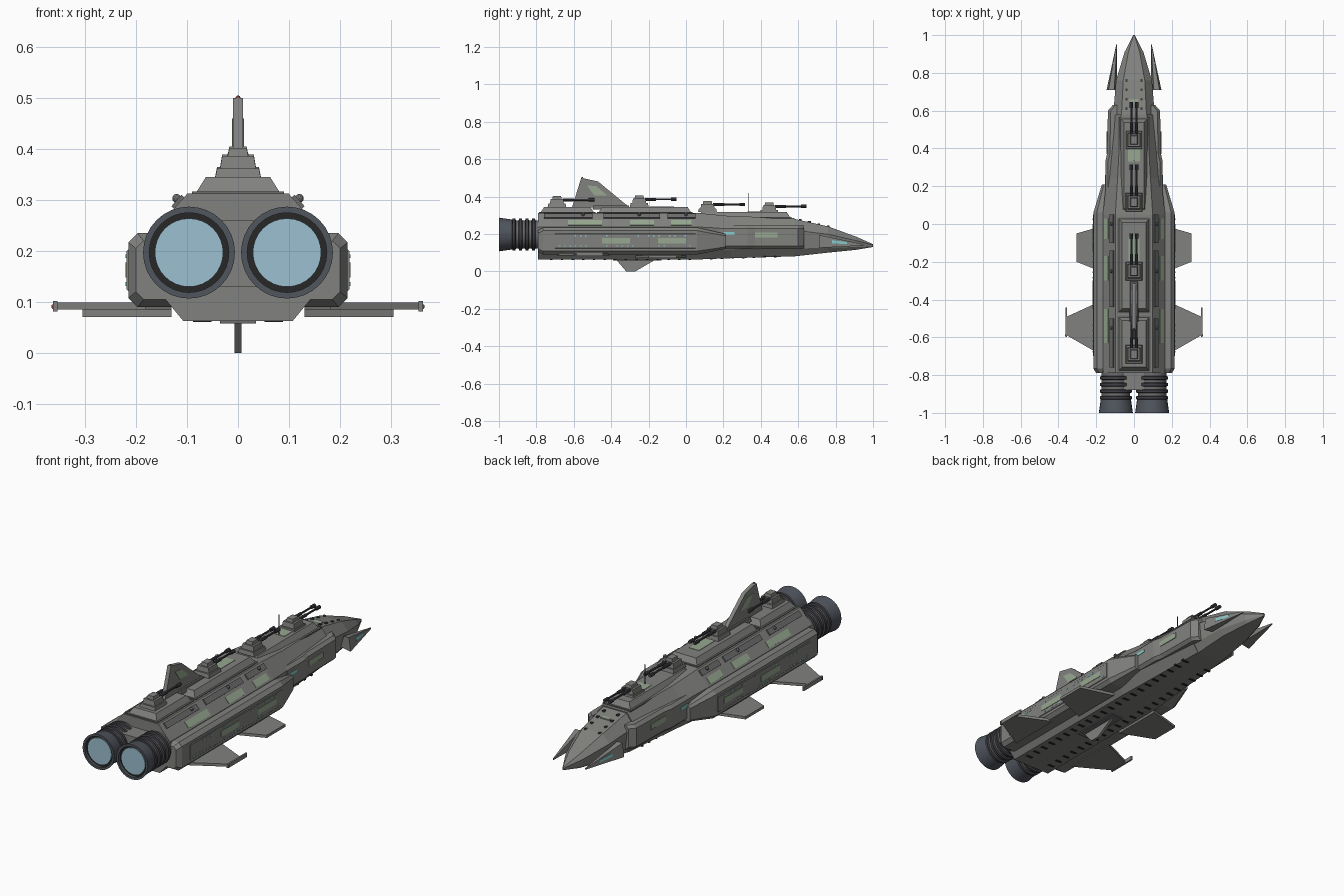
import bpy, bmesh, math, random
from mathutils import Vector

random.seed(4)
if "Cube" in bpy.data.objects:
    bpy.data.objects.remove(bpy.data.objects["Cube"])


def material(name, red, green, blue):
    mat = bpy.data.materials.new(name)
    mat.use_nodes = True
    mat.diffuse_color = (red, green, blue, 1)
    mat.node_tree.nodes["Principled BSDF"].inputs["Base Color"].default_value = mat.diffuse_color
    return mat


HULL = material("hull grey", .22, .22, .21)
TRIM = material("trim grey", .15, .15, .15)
DARK = material("gunmetal", .05, .05, .06)
NOZZLE = material("nozzle steel", .08, .09, .11)
BLACK = material("vent black", .02, .02, .02)
GREEN = material("pale green panel", .31, .39, .28)
CYAN = material("window cyan", .25, .6, .6)
GLOW = material("engine glow blue", .33, .53, .63)
RED = material("lamp red", .4, .1, .08)


def finish(name, bm, mat, mirror=False):
    bmesh.ops.recalc_face_normals(bm, faces=bm.faces)
    mesh = bpy.data.meshes.new(name)
    bm.to_mesh(mesh)
    bm.free()
    mesh.materials.append(mat)
    part = bpy.data.objects.new(name, mesh)
    bpy.context.collection.objects.link(part)
    if mirror:
        part.modifiers.new("both sides", 'MIRROR').use_mirror_merge = False
    return part


def skin(name, rings, mat, mirror=False):
    """Join rings of points that match in number, and cap both ends."""
    bm = bmesh.new()
    rows = [[bm.verts.new(point) for point in ring] for ring in rings]
    for a, b in zip(rows, rows[1:]):
        for i in range(len(a)):
            bm.faces.new((a[i - 1], a[i], b[i], b[i - 1]))
    bm.faces.new(rows[0])
    bm.faces.new(rows[-1])
    return finish(name, bm, mat, mirror)


def hull_ring(y, half, bottom, top):
    """Eight-sided hull section in fixed proportions."""
    height = top - bottom
    right = [(half * .65, bottom), (half * .9, bottom + height * .2),
             (half, bottom + height * .7), (half * .6, top)]
    return [(x, y, z) for x, z in right] + [(-x, y, z) for x, z in reversed(right)]


def pod_ring(y, inner, outer, bottom, top, cut):
    """Box section with its outer corners cut off."""
    return [(inner, y, bottom), (outer - cut, y, bottom), (outer, y, bottom + cut),
            (outer, y, top - cut), (outer - cut, y, top), (inner, y, top)]


def block(name, centre, size, mat, taper=0, mirror=False):
    """Box standing on its centre point; taper narrows the top."""
    x, y, z = centre
    width, length, height = size

    def ring(inset, level):
        w, l = width / 2 - inset, length / 2 - inset
        return [(x - w, y - l, level), (x + w, y - l, level),
                (x + w, y + l, level), (x - w, y + l, level)]
    return skin(name, [ring(0, z), ring(taper, z + height)], mat, mirror)


def upright(name, outline, x, thick, mat, mirror=False):
    """Standing plate from a (y, z) outline."""
    return skin(name, [[(side, y, z) for y, z in outline]
                       for side in (x - thick / 2, x + thick / 2)], mat, mirror)


def side_panel(name, x, y, z, length, height, mat):
    outline = [(y, z), (y + length, z), (y + length, z + height), (y, z + height)]
    upright(name, outline, x, .004, mat, True)


def wing(name, root, tip, root_x, tip_x, z):
    """Flat wing from the y ranges of its root and tip."""
    skin(name, [[(root_x, root[0], level), (tip_x, tip[0], level),
                 (tip_x, tip[1], level), (root_x, root[1], level)]
                for level in (z, z + .014)], HULL, True)


def lathe(name, profile, x, z, mat, sides=32):
    """Turned part about a y axis, on both sides, from (radius, y) points."""
    angles = [i * math.tau / sides for i in range(sides)]
    part = skin(name, [[(x + r * math.cos(a), y, z + r * math.sin(a)) for a in angles]
                       for r, y in profile], mat, True)
    for face in part.data.polygons:
        face.use_smooth = len(face.vertices) == 4
    part.data.set_sharp_from_angle(angle=math.radians(35))


def ball(name, position, radius, mat, mirror=False):
    bm = bmesh.new()
    bmesh.ops.create_icosphere(bm, subdivisions=2, radius=radius)
    bmesh.ops.translate(bm, verts=bm.verts, vec=Vector(position))
    finish(name, bm, mat, mirror)


def slope_strip(name, start, end, low, high, lift, mat):
    """Strip lying on the sloped upper hull, between two fractions of the slope."""
    foot, rise, out = Vector((.165, 0, .238)), Vector((-.066, 0, .075)), Vector((.75, 0, .66))
    section = [foot + rise * t + out * d for t, d in
               ((low, -.004), (high, -.004), (high, lift), (low, lift))]
    skin(name, [[p + Vector((0, y, 0)) for p in section] for y in (start, end)], mat, True)


# Main hull and pointed bow
skin("main_hull", [hull_ring(-.79, .165, .063, .313), hull_ring(.05, .165, .063, .313),
                   hull_ring(.24, .145, .07, .295), hull_ring(.58, .115, .08, .285)], HULL)
skin("bow", [hull_ring(.58, .11, .08, .28), hull_ring(.76, .095, .1, .24),
             hull_ring(.91, .05, .115, .185), hull_ring(1, .004, .13, .145)], HULL)
block("engine_block", (0, -.83, .13), (.2, .1, .13), HULL)

# Raised deck blocks, each on a thin skirt
for name, y, width, length, base in (("rear_deck", -.635, .17, .29, .31),
                                     ("middle_deck", -.22, .17, .5, .31),
                                     ("front_deck", .31, .15, .5, .283)):
    block(name, (0, y, base), (width, length, .035), HULL, .022)
    block(name + "_skirt", (0, y, base), (width + .01, length + .01, .007), TRIM)
block("deck_spine", (0, -.4, .33), (.05, .2, .022), TRIM, .006)

# Gun turrets: three stacked steps with twin barrels
for y, z in ((-.69, .342), (-.25, .345), (.115, .317), (.445, .307)):
    block("turret_plinth", (0, y, z), (.09, .1, .02), HULL, .004)
    block("turret_body", (0, y, z + .02), (.07, .075, .024), HULL, .004)
    block("turret_cap", (0, y, z + .044), (.04, .05, .016), HULL, .003)
    root, tip = y + .03, y + .2
    lathe("turret_barrels", [(.008, root), (.008, root + .06), (.005, root + .06),
                             (.005, tip - .03), (.009, tip - .03), (.009, tip)],
          .014, z + .04, DARK, 8)

# Dorsal and ventral fins, lamp and antenna
upright("dorsal_fin", [(-.61, .34), (-.56, .5), (-.47, .48), (-.3, .34)], 0, .02, HULL)
upright("fin_panel", [(-.53, .46), (-.48, .455), (-.42, .405), (-.49, .405)], 0, .024, GREEN)
upright("ventral_fin", [(-.38, .07), (-.32, 0), (-.27, 0), (-.15, .07)], 0, .014, HULL)
block("ventral_base", (0, -.26, .058), (.07, .26, .01), TRIM)
ball("fin_lamp", (0, -.555, .5), .005, RED)
block("antenna", (0, .335, .31), (.004, .004, .11), DARK)

# Painted deck panels
block("front_deck_panel", (0, .37, .315), (.066, .08, .005), GREEN)
block("middle_deck_panel", (0, -.13, .342), (.056, .13, .005), GREEN)
block("bow_panel", (0, .65, .26), (.05, .025, .007), GREEN)

# Twin engines with rings and recessed glowing discs
engine = (.096, .197)
lathe("engines", [(.076, -.78), (.076, -.94)], *engine, TRIM)
for i in range(4):
    y = -.815 - i * .035
    lathe("engine_rings", [(.076, y + .01), (.085, y + .007), (.085, y - .007), (.076, y - .01)],
          *engine, DARK)
lathe("nozzles", [(.08, -.93), (.09, -1), (.078, -1), (.078, -.98)], *engine, NOZZLE)
lathe("nozzle_linings", [(.078, -.975), (.078, -.985)], *engine, BLACK)
lathe("engine_glow", [(.067, -.98), (.067, -.99)], *engine, GLOW)

# Side pods with chamfered ends, armour and windows
skin("side_pods", [pod_ring(-.79, .13, .2, .105, .22, .015), pod_ring(-.765, .13, .215, .09, .235, .018),
                   pod_ring(.06, .13, .215, .09, .235, .018), pod_ring(.21, .13, .17, .12, .2, .01)],
     HULL, True)
skin("pod_armour", [pod_ring(y, .2, .218, .12, .205, .005) for y in (-.7, .05)], HULL, True)
for y in (-.45, -.15):
    side_panel("pod_panels", .218, y, .148, .15, .03, GREEN)
for z in (.132, .186):
    for i in range(26):
        if random.random() < .5:
            side_panel("pod_windows", .218, -.68 + i * .028, z, .008, .007, CYAN)

# Forward armour, its panels and the bridge windows
skin("forward_armour", [pod_ring(y, .09, outer, .12, .245, .015) for y, outer in
                        ((.18, .152), (.33, .152), (.37, .143), (.6, .138), (.63, .112))], HULL, True)
side_panel("forward_panels", .143, .37, .18, .12, .028, GREEN)
side_panel("bridge_windows", .152, .2, .195, .06, .015, CYAN)

# Ridges, panels and sensors on the upper slopes
for start, end in ((-.76, -.5), (-.44, -.14), (-.1, .05)):
    slope_strip("slope_ridges", start, end, .6, .9, .007, TRIM)
for start, end in ((-.63, -.45), (-.3, -.17), (-.08, .03)):
    slope_strip("slope_panels", start, end, .1, .45, .002, GREEN)
for y in (-.55, -.25, 0):
    ball("deck_sensors", (.12, y, .303), .009, TRIM, True)

# Small vents down the bow
for i in range(4):
    block("bow_vents", (.04, .61 + i * .05, .25 - i * .012), (.012, .014, .03), DARK, 0, True)

# Bow blades with light strips
skin("bow_blades", [[(.09, .71, .135), (.145, .71, .125), (.135, .71, .195), (.105, .71, .195)],
                    [(.09, .95, .138), (.094, .95, .138), (.094, .95, .144), (.09, .95, .144)]],
     HULL, True)
skin("blade_lights", [[(x + .126, .78, .15), (x + .11, .86, .145), (x + .11, .86, .157),
                       (x + .124, .78, .167)] for x in (-.003, .003)], CYAN, True)

# Wings with tip rails and lamps
wing("rear_wings", (-.69, -.41), (-.59, -.49), .18, .355, .085)
wing("middle_wings", (-.27, 0), (-.2, -.05), .13, .305, .071)
block("wing_rails", (.358, -.52, .082), (.009, .155, .02), HULL, 0, True)
ball("wing_lamps", (.361, -.59, .091), .005, RED, True)
block("wing_mounts", (.16, -.13, .075), (.06, .22, .025), TRIM, 0, True)

# Belly slots along both lower edges
for i in range(22):
    y = -.72 + i * .057
    block("belly_slots", (.07, y, .061 + max(0, y - .05) * .032), (.036, .013, .008), BLACK, 0, True)
